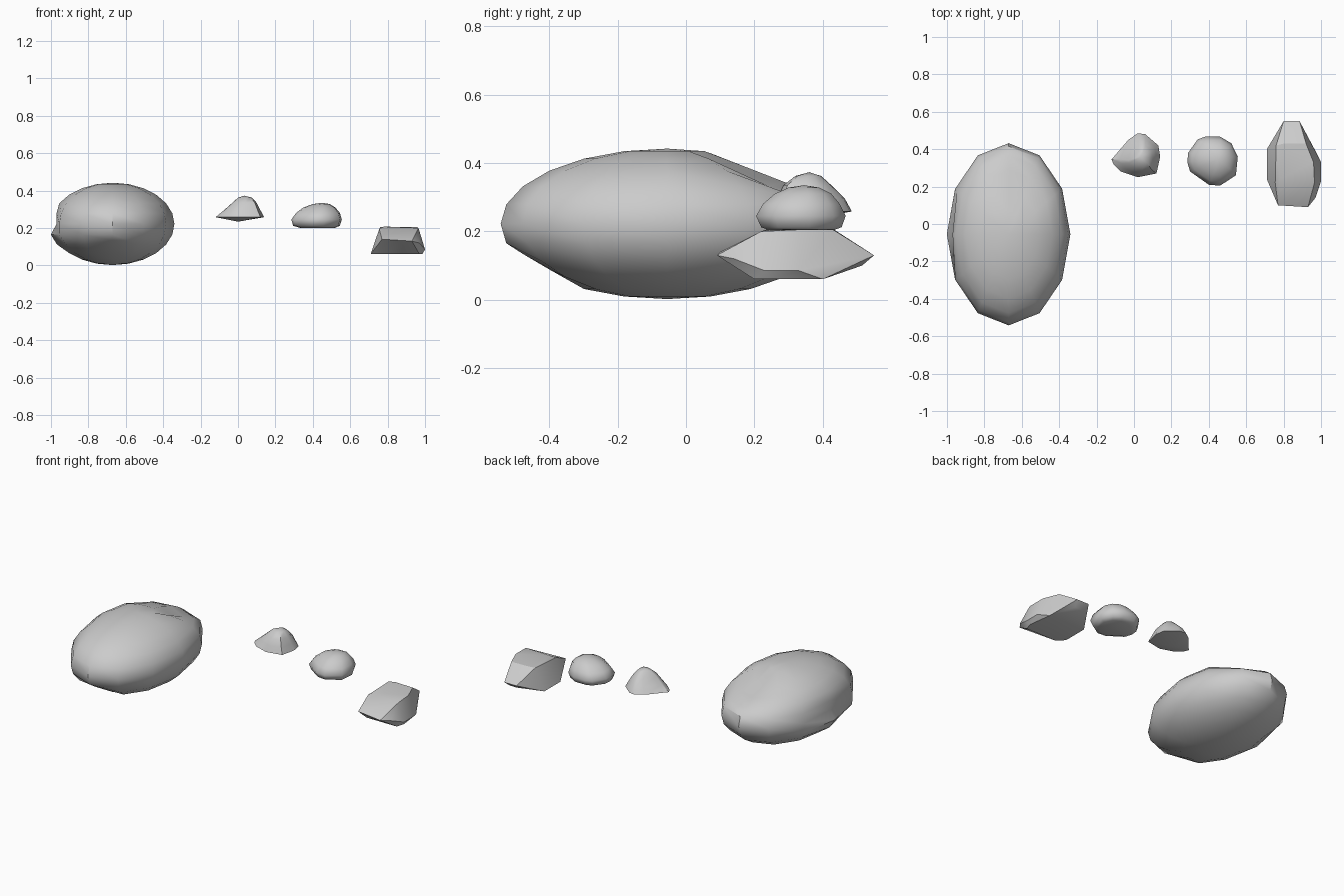
import bpy, bmesh, math

if "Cube" in bpy.data.objects:
    bpy.data.objects.remove(bpy.data.objects["Cube"])


def finish(bm, name, angle):
    bmesh.ops.recalc_face_normals(bm, faces=bm.faces[:])
    mesh = bpy.data.meshes.new(name)
    bm.to_mesh(mesh)
    bm.free()
    obj = bpy.data.objects.new(name, mesh)
    bpy.context.collection.objects.link(obj)
    bpy.ops.object.select_all(action='DESELECT')
    obj.select_set(True)
    bpy.context.view_layer.objects.active = obj
    bpy.ops.object.shade_smooth_by_angle(angle=math.radians(angle))
    return obj


def pebble(name, outline, rings, bottom, top, angle):
    """Fit one plan outline to a box (z, x0, x1, y0, y1) at each level."""
    bm = bmesh.new()
    xs, ys = zip(*outline)
    ax, bx, ay, by = min(xs), max(xs), min(ys), max(ys)
    loops = []
    for z, x0, x1, y0, y1 in rings:
        loops.append([bm.verts.new((x0 + (x - ax) / (bx - ax) * (x1 - x0),
                                    y0 + (y - ay) / (by - ay) * (y1 - y0), z))
                      for x, y in outline])
    n = len(outline)
    for a, b in zip(loops, loops[1:]):
        for i in range(n):
            j = (i + 1) % n
            bm.faces.new((a[i], a[j], b[j], b[i]))
    for co, loop in ((bottom, loops[0]), (top, loops[-1])):
        tip = bm.verts.new(co)
        for i in range(n):
            bm.faces.new((tip, loop[i], loop[(i + 1) % n]))
    return finish(bm, name, angle)


# Boulder: stretched sphere with dented and flattened zones
bm = bmesh.new()
bmesh.ops.create_uvsphere(bm, u_segments=12, v_segments=12, radius=1)
for v in bm.verts:
    x, y, z = v.co
    x, y, z = -0.67 + 0.33 * x, -0.055 + 0.487 * y, 0.222 + 0.22 * z
    # slanted underside at the front
    if z < 0.2:
        z = max(z, 0.03 - 0.587 * (y + 0.3))
    # sunken upper back, deeper on the right
    if y > 0.05 and z > 0.3:
        drop = 0.03 if x > -0.6 and y > 0.1 else 0
        z = min(z, 0.437 - 0.39 * (y - 0.05) - drop)
    # chipped left flank
    if 0.2 < z < 0.34:
        x = max(x, -0.97)
    elif z < 0.2 and x < -0.94:
        x -= 0.012
    v.co = (x, y, z)
finish(bm, "boulder", 40)

# Peaked pebble with a sharp lower rim
pebble("peaked_pebble",
       [(-.12, .345), (-.11, .32), (-.07, .28), (.02, .25), (.12, .27), (.14, .36),
        (.13, .42), (.06, .48), (.02, .485), (-.03, .45)],
       [(.258, -.12, .14, .25, .485), (.295, -.075, .12, .265, .465),
        (.335, -.03, .10, .285, .425), (.362, .0, .075, .32, .395)],
       (0, .35, .234), (.035, .36, .373), 40)

# Rounded pebble with a flat base
pebble("round_pebble",
       [(.285, .33), (.30, .28), (.40, .21), (.46, .205), (.545, .26), (.555, .36),
        (.52, .43), (.46, .465), (.38, .465), (.34, .45), (.29, .38)],
       [(.201, .33, .52, .25, .425), (.212, .295, .545, .22, .455),
        (.245, .285, .555, .205, .467), (.28, .31, .545, .225, .45),
        (.31, .35, .52, .26, .425), (.328, .40, .49, .30, .39)],
       (.43, .34, .20), (.45, .345, .335), 60)

# Angular chunk: hull of a few corner points
bm = bmesh.new()
corners = [(.71, .24, .062), (.71, .40, .062), (.76, .20, .06), (.97, .20, .06),
           (.985, .25, .06), (.965, .40, .06), (1, .23, .085), (1, .33, .085),
           (.93, .09, .13), (.77, .10, .14), (.97, .14, .12), (.80, .55, .13),
           (.885, .55, .13), (.82, .515, .10), (.87, .515, .10),
           (.755, .22, .195), (.76, .42, .205), (.78, .24, .207), (.965, .22, .20),
           (.96, .33, .205), (.92, .43, .205), (.80, .43, .207)]
for co in corners:
    bm.verts.new(co)
hull = bmesh.ops.convex_hull(bm, input=bm.verts[:])
bmesh.ops.delete(bm, geom=[v for v in bm.verts if not v.link_faces], context='VERTS')
finish(bm, "angular_chunk", 30)
